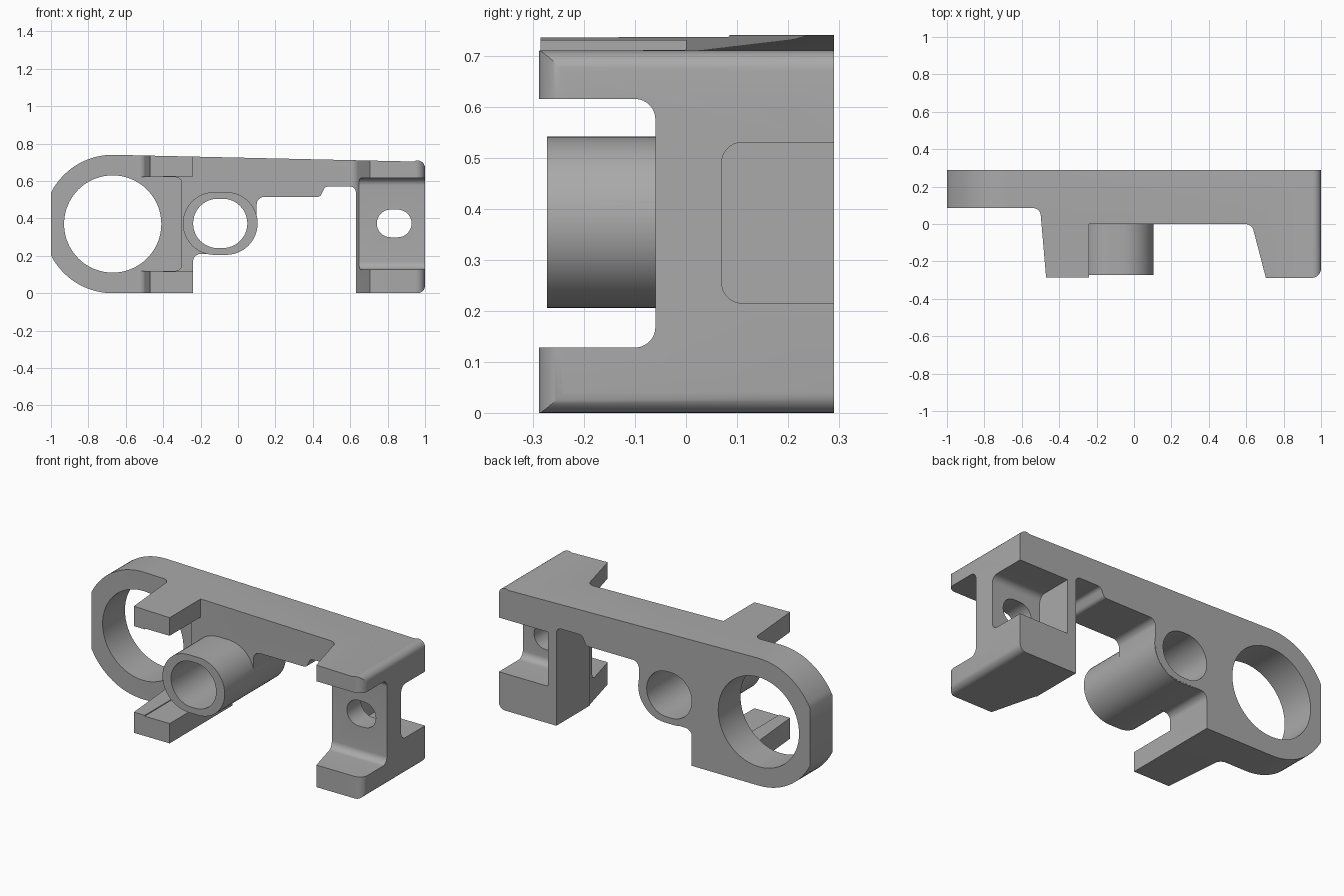
import bpy, bmesh, math
from mathutils import Vector

if "Cube" in bpy.data.objects:
    bpy.data.objects.remove(bpy.data.objects["Cube"])

grey = bpy.data.materials.new("plain grey")
grey.diffuse_color = (0.4, 0.4, 0.4, 1)
grey.use_nodes = True
grey.node_tree.nodes["Principled BSDF"].inputs["Base Color"].default_value = grey.diffuse_color


def rounded(corners, steps=8):
    """Polygon outline from (u, v, fillet radius) corners."""
    out = []
    for i, c in enumerate(corners):
        p = Vector(c[:2])
        r = c[2] if len(c) > 2 else 0
        if r == 0:
            out.append(p)
            continue
        a = (Vector(corners[i - 1][:2]) - p).normalized()
        b = (Vector(corners[(i + 1) % len(corners)][:2]) - p).normalized()
        half = a.angle(b) / 2
        centre = p + (a + b).normalized() * r / math.sin(half)
        s = p + a * r / math.tan(half) - centre
        e = p + b * r / math.tan(half) - centre
        sweep = math.pi - 2 * half
        for k in range(steps + 1):
            t = k / steps
            w = (s * math.sin((1 - t) * sweep) + e * math.sin(t * sweep)) / math.sin(sweep)
            out.append(centre + w)
    return out


def arc(cx, cy, r, a0, a1, n):
    return [(cx + r * math.cos(math.radians(a0 + (a1 - a0) * k / n)),
             cy + r * math.sin(math.radians(a0 + (a1 - a0) * k / n))) for k in range(n + 1)]


def slot(cx, cy, half_w, r, n=24):
    """Outline of a round-ended slot lying along u."""
    d = half_w - r
    return arc(cx + d, cy, r, -90, 90, n) + arc(cx - d, cy, r, 90, 270, n)


def prism(name, pts, axis, lo, hi):
    put = {"x": lambda u, v, t: (t, u, v),
           "y": lambda u, v, t: (u, t, v),
           "z": lambda u, v, t: (u, v, t)}[axis]
    bm = bmesh.new()
    a = [bm.verts.new(put(p[0], p[1], lo)) for p in pts]
    b = [bm.verts.new(put(p[0], p[1], hi)) for p in pts]
    bm.faces.new(a)
    bm.faces.new(b)
    for i in range(len(pts)):
        j = (i + 1) % len(pts)
        bm.faces.new((a[i], a[j], b[j], b[i]))
    bmesh.ops.recalc_face_normals(bm, faces=bm.faces)
    me = bpy.data.meshes.new(name)
    bm.to_mesh(me)
    bm.free()
    me.materials.append(grey)
    ob = bpy.data.objects.new(name, me)
    bpy.context.collection.objects.link(ob)
    return ob


def combine(ob, tool, op):
    m = ob.modifiers.new("bool", "BOOLEAN")
    m.object, m.operation, m.solver = tool, op, "EXACT"
    bpy.context.view_layer.objects.active = ob
    bpy.ops.object.modifier_apply(modifier=m.name)
    bpy.data.objects.remove(tool, do_unlink=True)


def box(u0, v0, u1, v1, r=0):
    return rounded([(u0, v0, r), (u1, v0, r), (u1, v1, r), (u0, v1, r)])


# front silhouette: clipped round end, lower step, notched bar, right block
ring_x, mid = -0.67, 0.37
front = (arc(ring_x, mid, 0.37, 90, 153.1, 14) + arc(ring_x, mid, 0.37, 206.9, 270, 14)
         + rounded([(-0.24, 0), (-0.24, 0.21, 0.04), (0.10, 0.21, 0.155),
                    (0.10, 0.515, 0.04), (0.44, 0.515, 0.025), (0.465, 0.57, 0.025),
                    (0.63, 0.57, 0.03), (0.63, 0), (1, 0, 0.04), (1, 0.74, 0.04)]))
bracket = prism("bracket_body", front, "y", -0.4, 0.29)

# plan profile trims the depth: thin ring, tapered arms, thicker bar
plan = rounded([(-1.1, 0.4), (-1.1, 0.085), (-0.502, 0.085, 0.04), (-0.47, -0.285),
                (-0.24, -0.285), (-0.24, 0), (0.63, 0, 0.045), (0.705, -0.288),
                (1, -0.288, 0.05), (1, 0.4)])
combine(bracket, prism("plan_trim", plan, "z", -0.1, 0.9), "INTERSECT")

# channels between the front arms
combine(bracket, prism("left_channel", box(-0.65, 0.12, -0.302, 0.62, 0.03), "y", -0.5, 0.085), "DIFFERENCE")
combine(bracket, prism("left_gap", box(-0.4, 0.115, -0.2, 0.625), "y", -0.5, 0.0005), "DIFFERENCE")
web = rounded([(-0.5, 0.128), (-0.06, 0.128, 0.04), (-0.06, 0.615, 0.04), (-0.5, 0.615)])
combine(bracket, prism("right_channel", web, "x", 0.5, 1.1), "DIFFERENCE")

# pocket at the back of the right block
pocket = rounded([(0.4, 0.215), (0.07, 0.215, 0.04), (0.07, 0.53, 0.04), (0.4, 0.53)])
combine(bracket, prism("back_pocket", pocket, "x", 0.685, 1.1), "DIFFERENCE")

# tubular boss
combine(bracket, prism("boss", slot(-0.095, 0.373, 0.2, 0.168), "y", -0.272, 0.289), "UNION")

# through holes
combine(bracket, prism("boss_bore", slot(-0.095, 0.373, 0.145, 0.132), "y", -0.5, 0.5), "DIFFERENCE")
combine(bracket, prism("ring_bore", arc(ring_x, mid, 0.26, 0, 354.375, 63), "y", -0.5, 0.5), "DIFFERENCE")
combine(bracket, prism("web_slot", slot(0.835, 0.373, 0.093, 0.074, 16), "y", -0.5, 0.2), "DIFFERENCE")

# smooth rounded surfaces, crisp edges
bpy.ops.object.select_all(action="DESELECT")
bracket.select_set(True)
bpy.context.view_layer.objects.active = bracket
bpy.ops.object.shade_smooth_by_angle(angle=math.radians(30))
